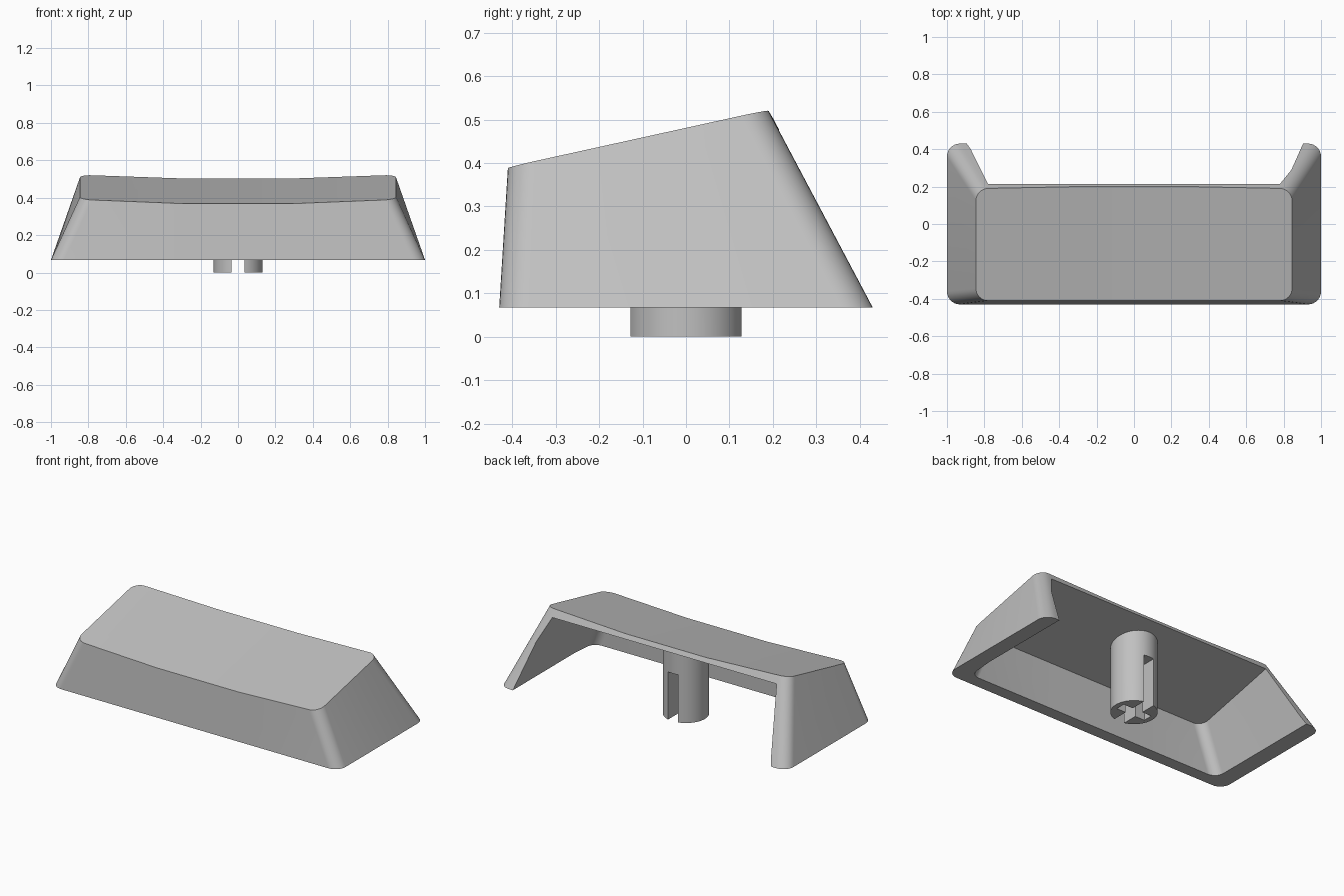
import bpy, bmesh, math

if "Cube" in bpy.data.objects:
    bpy.data.objects.remove(bpy.data.objects["Cube"])

grey = bpy.data.materials.new("plain grey")
grey.diffuse_color = (0.53, 0.53, 0.53, 1)
grey.use_nodes = True
grey.node_tree.nodes["Principled BSDF"].inputs["Base Color"].default_value = grey.diffuse_color

BASE, FOLD = 0.067, 0.28   # rim height, where the dished top bends


def top_z(x, y):
    """Tilted top surface, dished in three flat strips."""
    return 0.52 + 0.22 * (y - 0.19) + 0.04 * (max(abs(x), FOLD) - 0.78)


def roof_z(x, y):
    """Tilted flat ceiling of the hollow."""
    return 0.475 + 0.22 * (y - 0.213)


def ring(hx, y0, y1, r, seg=8):
    """Rounded rectangle, with fold points on the front and back edges."""
    pts = []
    for cx, cy, a0 in ((hx - r, y1 - r, 0), (-hx + r, y1 - r, 90),
                       (-hx + r, y0 + r, 180), (hx - r, y0 + r, 270)):
        for i in range(seg + 1):
            a = math.radians(a0 + 90 * i / seg)
            pts.append((cx + r * math.cos(a), cy + r * math.sin(a)))
        if a0 == 0:
            pts += [(FOLD, y1), (-FOLD, y1)]
        if a0 == 180:
            pts += [(-FOLD, y0), (FOLD, y0)]
    return pts


def finish(name, bm):
    bmesh.ops.recalc_face_normals(bm, faces=bm.faces)
    me = bpy.data.meshes.new(name)
    bm.to_mesh(me)
    bm.free()
    me.materials.append(grey)
    ob = bpy.data.objects.new(name, me)
    bpy.context.collection.objects.link(ob)
    return ob


def loft(name, low, low_z, high, height, back_lean=0.0):
    """Skin between a flat ring and a ring lying on a height function."""
    bm = bmesh.new()
    a = [bm.verts.new((x, y, low_z)) for x, y in low]
    b = []
    for x, y in high:
        if y > 0:   # keep the back edge on the sloping back plane
            y += back_lean * max(0, 0.52 - top_z(x, 0.19))
        b.append(bm.verts.new((x, y, height(x, y))))
    n = len(a)
    for i in range(n):
        j = (i + 1) % n
        bm.faces.new((a[i], a[j], b[j], b[i]))
    bm.faces.new(a[::-1])
    # top in three strips, split at the fold points
    back_r, back_l = 9, 10
    front_l, front_r = 29, 30
    bm.faces.new(b[back_l:front_l + 1])
    bm.faces.new((b[back_r], b[back_l], b[front_l], b[front_r]))
    bm.faces.new(b[front_r:] + b[:back_r + 1])
    return finish(name, bm)


def box(name, size, loc):
    bm = bmesh.new()
    bmesh.ops.create_cube(bm, size=1)
    for v in bm.verts:
        v.co = [c * s + l for c, s, l in zip(v.co, size, loc)]
    return finish(name, bm)


def cut(ob, cutter):
    m = ob.modifiers.new("cut", 'BOOLEAN')
    m.operation, m.solver, m.object = 'DIFFERENCE', 'EXACT', cutter
    bpy.context.view_layer.objects.active = ob
    bpy.ops.object.modifier_apply(modifier=m.name)
    bpy.data.objects.remove(cutter)


def smooth(ob):
    bpy.ops.object.select_all(action='DESELECT')
    ob.select_set(True)
    bpy.context.view_layer.objects.active = ob
    bpy.ops.object.shade_smooth_by_angle(angle=math.radians(25))


# Cap shell: tapered body, hollowed out through the bottom and the back
shell = loft("cap_shell", ring(1.0, -0.43, 0.43, 0.07), BASE,
             ring(0.845, -0.41, 0.19, 0.065), top_z, 0.53)
hollow = loft("hollow_cutter", ring(0.92, -0.355, 0.8, 0.06), 0.0,
              ring(0.78, -0.345, 0.8, 0.06), roof_z)
cut(shell, hollow)
smooth(shell)

# Stem: round post reaching the ceiling, with a cross-shaped socket
bm = bmesh.new()
bmesh.ops.create_cone(bm, cap_ends=True, segments=48, radius1=0.132,
                      radius2=0.132, depth=1)
for v in bm.verts:
    v.co.z = 0 if v.co.z < 0 else roof_z(v.co.x, v.co.y) + 0.004
stem = finish("stem", bm)
cut(stem, box("slot_cutter", (0.07, 0.4, 0.4), (0, 0, 0.1)))
cut(stem, box("cross_cutter", (0.2, 0.06, 0.4), (0, 0, 0.1)))
smooth(stem)
